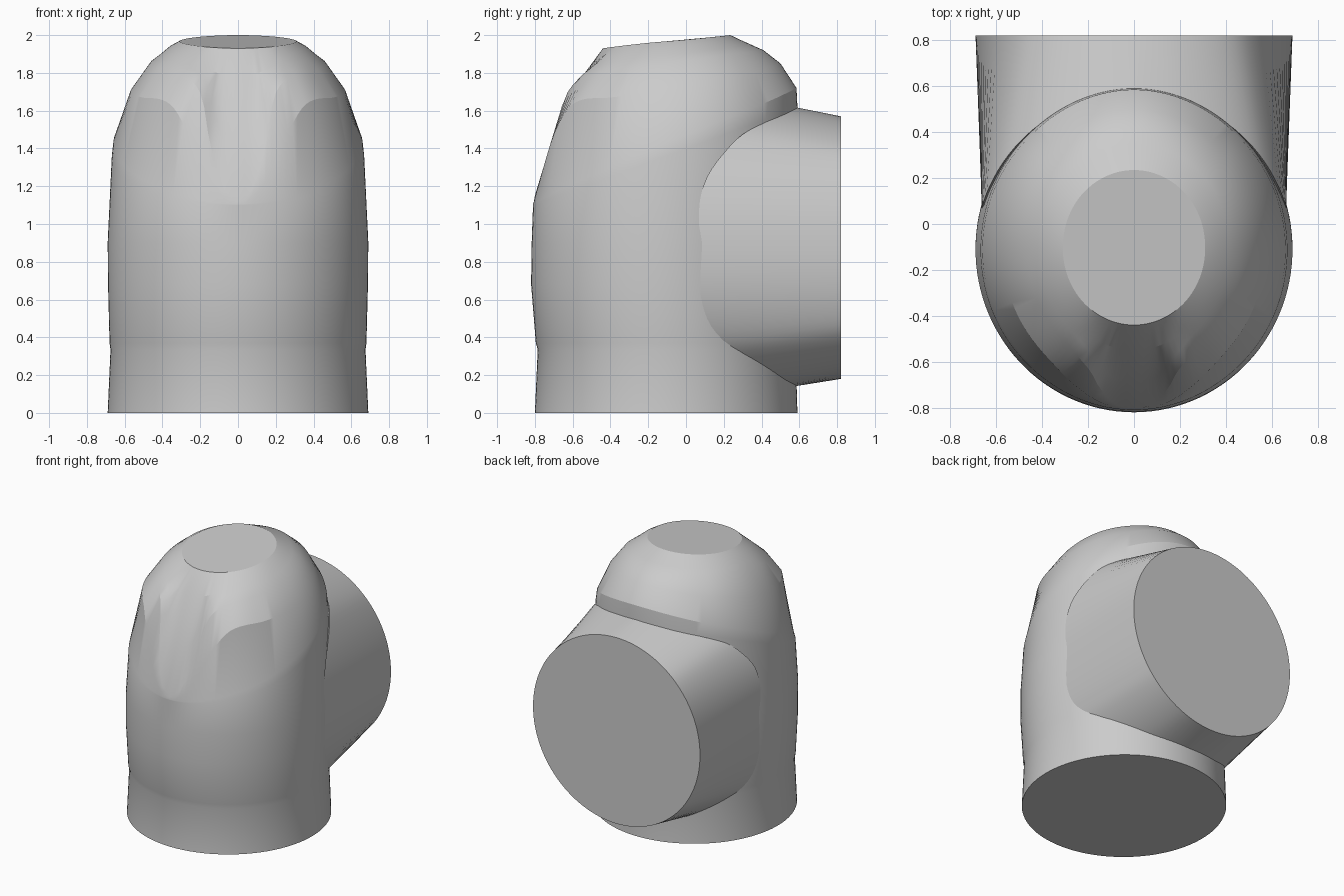
import bpy, bmesh, math

if "Cube" in bpy.data.objects:
    bpy.data.objects.remove(bpy.data.objects["Cube"])

SEG = 120
CY = -0.105  # y of the vertical body axis


def interp(keys, a):
    """Smooth interpolation of (angle, v1, v2) keys, mirrored at 0 and 180."""
    first, last = keys[1], keys[-2]
    k = [(-first[0],) + first[1:]] + keys + [(360 - last[0],) + last[1:]]
    i = 1
    while i < len(k) - 3 and a > k[i + 1][0]:
        i += 1
    p0, p1, p2, p3 = k[i - 1:i + 3]
    h = p2[0] - p1[0]
    t = (a - p1[0]) / h
    out = []
    for c in (1, 2):
        m1 = (p2[c] - p0[c]) / (p2[0] - p0[0]) * h
        m2 = (p3[c] - p1[c]) / (p3[0] - p1[0]) * h
        out.append((2*t**3 - 3*t**2 + 1)*p1[c] + (t**3 - 2*t**2 + t)*m1
                   + (3*t**2 - 2*t**3)*p2[c] + (t**3 - t**2)*m2)
    return out


def fold(i):
    """Angle 0..180 and side sign for segment i."""
    a = 360 * i / SEG
    return (a, 1) if a <= 180 else (360 - a, -1)


def loft(name, rings):
    bm = bmesh.new()
    vs = [[bm.verts.new(p) for p in r] for r in rings]
    for a, b in zip(vs, vs[1:]):
        for i in range(SEG):
            j = (i + 1) % SEG
            bm.faces.new((a[i], a[j], b[j], b[i]))
    bm.faces.new(vs[0])
    bm.faces.new(vs[-1])
    bmesh.ops.recalc_face_normals(bm, faces=bm.faces)
    me = bpy.data.meshes.new(name)
    bm.to_mesh(me)
    bm.free()
    ob = bpy.data.objects.new(name, me)
    bpy.context.collection.objects.link(ob)
    bpy.ops.object.select_all(action='DESELECT')
    ob.select_set(True)
    bpy.context.view_layer.objects.active = ob
    bpy.ops.object.shade_smooth_by_angle(angle=math.radians(22))
    return ob


def body_ring(keys):
    pts = []
    for i in range(SEG):
        a, s = fold(i)
        r, z = interp(keys, a)
        t = math.radians(a)
        pts.append((s * r * math.sin(t), CY - r * math.cos(t), z))
    return pts


def level(z, front, side, back):
    return [(0, front, z), (90, side, z), (180, back, z)]


# Main body: level rings, tilted shoulder rings, then rings dipping into the front scoop
# keys are (angle from front, radius, height)
body = [
    level(0, .695, .69, .695),
    level(.335, .68, .675, .685),
    level(.37, .69, .68, .69),
    level(.68, .715, .688, .693),
    level(.9, .712, .69, .695),
    [(0, .705, 1.1), (45, .685, 1.18), (90, .668, 1.36), (135, .675, 1.535), (180, .695, 1.62)],
    [(0, .705, 1.105), (45, .673, 1.22), (90, .66, 1.43), (135, .665, 1.62), (180, .69, 1.72)],
    [(0, .70, 1.12), (11, .69, 1.2), (25, .645, 1.5), (37, .61, 1.64), (60, .585, 1.67),
     (90, .57, 1.70), (135, .58, 1.79), (180, .605, 1.85)],
    [(0, .695, 1.15), (6, .69, 1.18), (13, .635, 1.4), (20, .565, 1.68), (35, .51, 1.78),
     (60, .48, 1.82), (90, .465, 1.85), (135, .485, 1.9), (180, .515, 1.92)],
    [(0, .58, 1.47), (10, .57, 1.51), (18, .515, 1.73), (35, .455, 1.83), (90, .413, 1.893),
     (180, .455, 1.947)],
    [(0, .445, 1.78), (18, .435, 1.81), (35, .4, 1.88), (90, .362, 1.937), (180, .397, 1.973)],
    [(0, .335, 1.93), (90, .31, 1.967), (180, .34, 2.0)],
]
loft("main_body", [body_ring(k) for k in body])

# Rear branch pipe: blended root on the body, round open end at the back
root = [(0, 0, .14), (23, .3, .18), (48, .586, .35), (60, .65, .5), (90, .662, .875),
        (120, .65, 1.25), (135, .57, 1.45), (146, .45, 1.53), (165, .2, 1.6), (180, 0, 1.62)]
inner, rim = [], []
for i in range(SEG):
    a, s = fold(i)
    t = math.radians(a)
    x, z = interp(root, a)
    x = max(0, x) if 0 < a < 180 else 0
    y = CY + math.sqrt(max(0, .69 ** 2 - x * x))
    inner.append((s * x, y - .015, z))
    rim.append((s * .69 * math.sin(t), .82, .875 - .695 * math.cos(t)))
loft("rear_pipe", [inner, rim])
